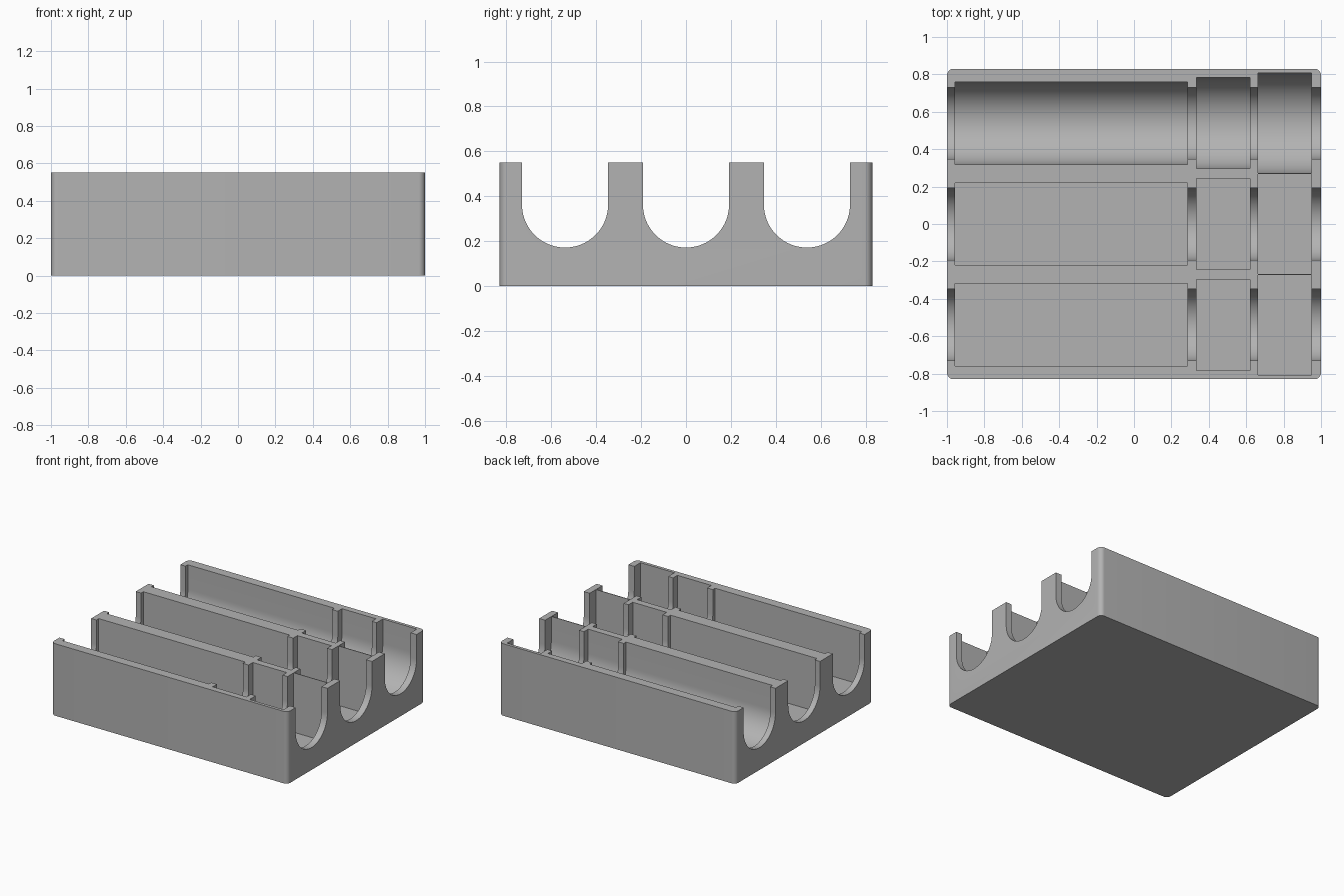
import bpy, bmesh, math

cube = bpy.data.objects.get("Cube")
if cube:
    bpy.data.objects.remove(cube, do_unlink=True)

HEIGHT, HALF_Y, CORNER = 0.551, 0.83, 0.035
AXIS_Z, ROW_GAP, SLOT_R = 0.363, 0.539, 0.192
# Pocket start, end and radius along each row
POCKETS = [(-0.956, 0.285, 0.22), (0.333, 0.621, 0.243), (0.662, 0.95, 0.267)]

grey = bpy.data.materials.new("Plain grey")
grey.use_nodes = True
grey.diffuse_color = (0.45, 0.45, 0.45, 1)
grey.node_tree.nodes["Principled BSDF"].inputs["Base Color"].default_value = (0.45, 0.45, 0.45, 1)


def prism(name, points, offset):
    """Extrude a closed outline of 3D points along an offset."""
    bm = bmesh.new()
    face = bm.faces.new([bm.verts.new(p) for p in points])
    top = bmesh.ops.extrude_face_region(bm, geom=[face])
    verts = [g for g in top["geom"] if isinstance(g, bmesh.types.BMVert)]
    bmesh.ops.translate(bm, verts=verts, vec=offset)
    bmesh.ops.recalc_face_normals(bm, faces=bm.faces)
    mesh = bpy.data.meshes.new(name)
    bm.to_mesh(mesh)
    bm.free()
    mesh.materials.append(grey)
    obj = bpy.data.objects.new(name, mesh)
    bpy.context.collection.objects.link(obj)
    return obj


def arc(cx, cy, r, start, end, steps):
    angles = [math.radians(start + (end - start) * i / steps) for i in range(steps + 1)]
    return [(cx + r * math.cos(a), cy + r * math.sin(a)) for a in angles]


def trough(x0, x1, y, r, rounded):
    """Cutter with a round or flat bottom, open at the top."""
    if rounded:
        bottom = arc(y, AXIS_Z, r, 180, 360, 40)
    else:
        bottom = [(y - r, AXIS_Z - r), (y + r, AXIS_Z - r)]
    outline = bottom + [(y + r, 0.8), (y - r, 0.8)]
    cutter = prism("trough_cutter", [(x0, a, b) for a, b in outline], (x1 - x0, 0, 0))
    cutter.hide_render = True
    return cutter


# Solid block with rounded upright corners
outline = []
for i, (sx, sy) in enumerate([(1, 1), (-1, 1), (-1, -1), (1, -1)]):
    outline += arc(sx * (1 - CORNER), sy * (HALF_Y - CORNER), CORNER, i * 90, i * 90 + 90, 8)
tray = prism("storage_tray", [(x, y, 0) for x, y in outline], (0, 0, HEIGHT))

# Three rows, each with a through slot and three wider pockets
cutters = []
for row in (-1, 0, 1):
    y = row * ROW_GAP
    cutters.append(trough(-1.2, 1.2, y, SLOT_R, True))
    cutters += [trough(x0, x1, y, r, row == 1) for x0, x1, r in POCKETS]

for cutter in cutters:
    mod = tray.modifiers.new("Cut", "BOOLEAN")
    mod.operation = "DIFFERENCE"
    mod.solver = "EXACT"
    mod.object = cutter

# Bake the cuts and discard the cutters
bpy.context.view_layer.update()
graph = bpy.context.evaluated_depsgraph_get()
carved = bpy.data.meshes.new_from_object(tray.evaluated_get(graph))
tray.modifiers.clear()
tray.data = carved
for cutter in cutters:
    bpy.data.objects.remove(cutter, do_unlink=True)

bpy.ops.object.select_all(action="DESELECT")
tray.select_set(True)
bpy.context.view_layer.objects.active = tray
bpy.ops.object.shade_smooth_by_angle(angle=math.radians(30))
